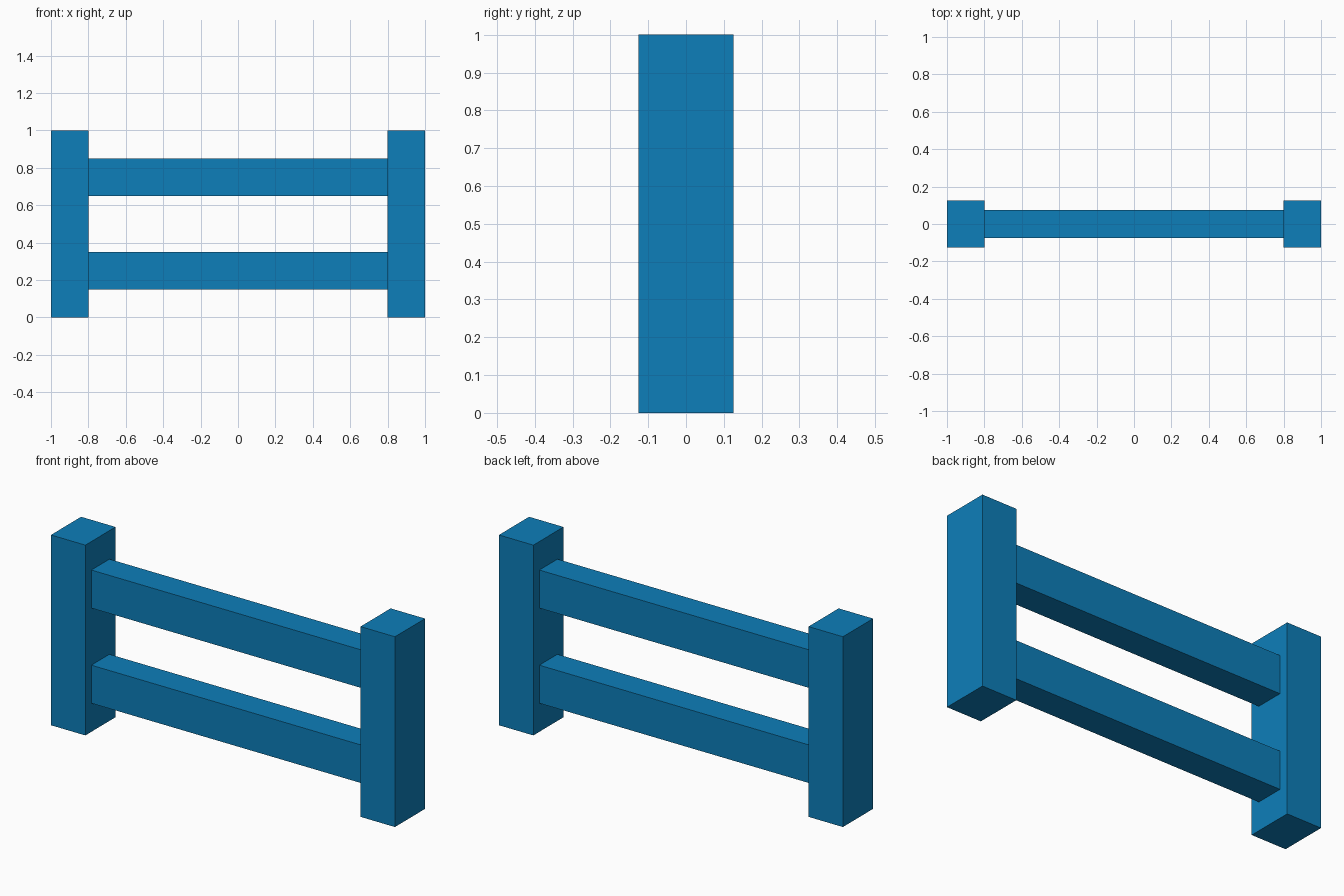
import bpy

if "Cube" in bpy.data.objects:
    bpy.data.objects.remove(bpy.data.objects["Cube"])

# Single blue paint
blue = bpy.data.materials.new("blue")
blue.diffuse_color = (0.004, 0.21, 0.49, 1.0)
blue.use_nodes = True
blue.node_tree.nodes["Principled BSDF"].inputs["Base Color"].default_value = blue.diffuse_color


def box(name, centre, size):
    bpy.ops.mesh.primitive_cube_add(size=1, location=centre)
    obj = bpy.context.object
    obj.name = name
    obj.scale = size
    bpy.ops.object.transform_apply(location=False, rotation=False, scale=True)
    obj.data.materials.append(blue)
    return obj


# Upright posts at both ends
for side, x in (("left", -0.9), ("right", 0.9)):
    box(f"{side}_post", (x, 0, 0.5), (0.2, 0.25, 1.0))

# Horizontal rails spanning between the posts
for level, z in (("lower", 0.25), ("upper", 0.75)):
    box(f"{level}_rail", (0, 0, z), (1.6, 0.15, 0.2))
